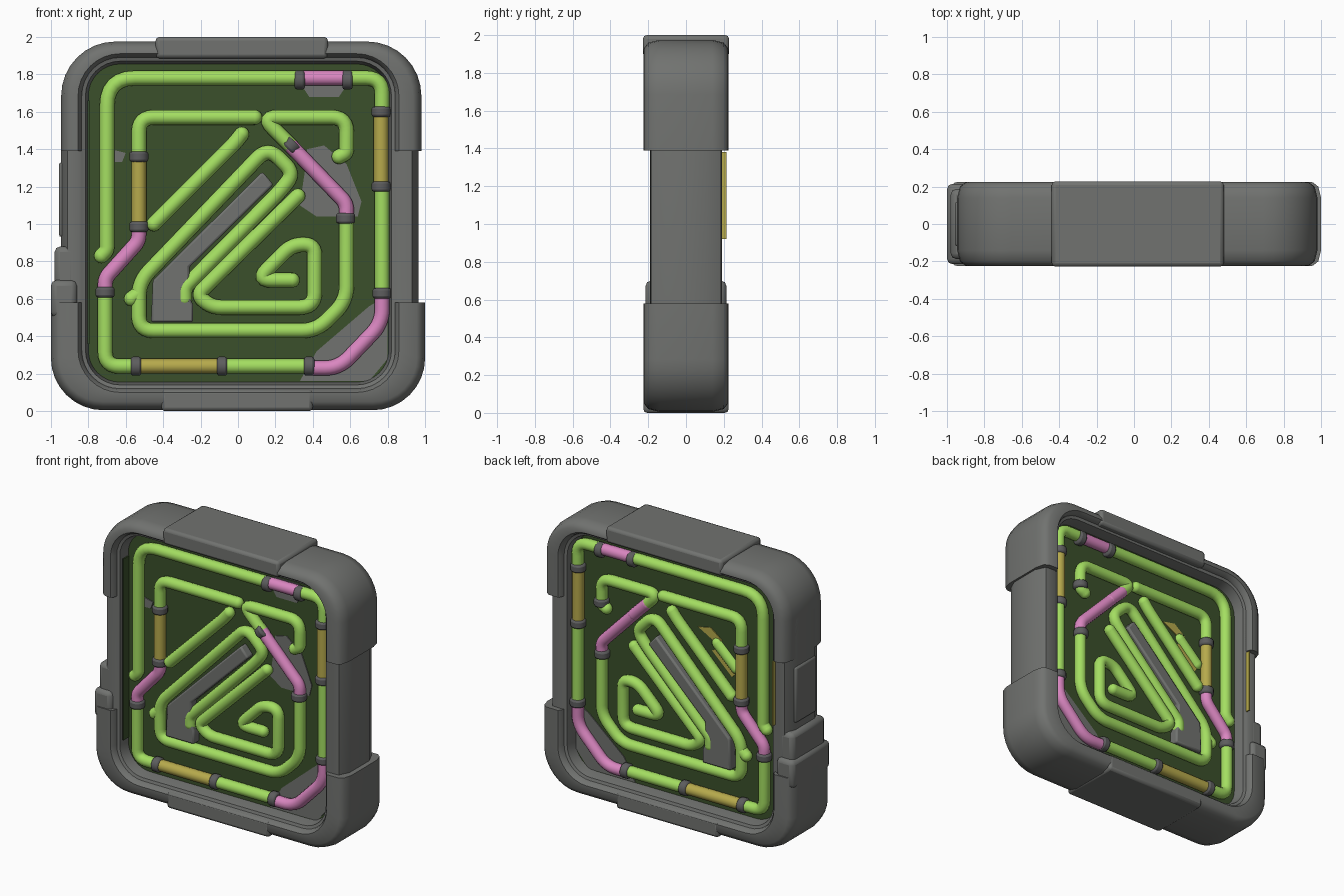
import bpy, bmesh, math
from mathutils import Vector, Matrix

cube = bpy.data.objects.get("Cube")
if cube:
    bpy.data.objects.remove(cube)

PANEL_Y, PIPE_Y, PIPE_R = -0.10, -0.128, 0.04


def material(name, r, g, b):
    m = bpy.data.materials.new(name)
    m.use_nodes = True
    m.diffuse_color = (r, g, b, 1)
    m.node_tree.nodes["Principled BSDF"].inputs["Base Color"].default_value = (r, g, b, 1)
    return m


grey = material("casing grey", .165, .17, .162)
dark = material("clamp grey", .11, .11, .112)
green = material("dark green", .043, .08, .024)
lime = material("lime", .37, .73, .12)
pink = material("pink", .7, .24, .53)
yellow = material("mustard", .47, .4, .072)


def finish(name, bm, mat, mirror=False, bevel=0):
    bmesh.ops.recalc_face_normals(bm, faces=bm.faces)
    me = bpy.data.meshes.new(name)
    bm.to_mesh(me)
    bm.free()
    ob = bpy.data.objects.new(name, me)
    bpy.context.collection.objects.link(ob)
    me.materials.append(mat)
    if bevel:
        mod = ob.modifiers.new("Bevel", 'BEVEL')
        mod.width, mod.segments = bevel, 2
    if mirror:
        mod = ob.modifiers.new("Mirror", 'MIRROR')
        mod.use_axis = (False, True, False)
        mod.use_mirror_merge = False
    bpy.ops.object.select_all(action='DESELECT')
    ob.select_set(True)
    bpy.context.view_layer.objects.active = ob
    bpy.ops.object.shade_smooth_by_angle(angle=math.radians(40))
    return ob


def prism(name, pts, y0, y1, mat, mirror=False, bevel=0):
    """Flat outline in x, z drawn out along y."""
    bm = bmesh.new()
    face = bm.faces.new([bm.verts.new((x, y0, z)) for x, z in pts])
    new = bmesh.ops.extrude_face_region(bm, geom=[face])["geom"]
    bmesh.ops.translate(bm, vec=(0, y1 - y0, 0),
                        verts=[v for v in new if isinstance(v, bmesh.types.BMVert)])
    return finish(name, bm, mat, mirror, bevel)


def block(name, x0, x1, z0, z1, y, mat, bevel=0.02):
    return prism(name, [(x0, z0), (x1, z0), (x1, z1), (x0, z1)], -y, y, mat, bevel=bevel)


def patch(name, pts, mat, side=-1, mirror=False):
    """Thin plate on the front (-1) or rear (1) of the panel."""
    prism(name, pts, side * (-PANEL_Y - .002), side * (-PANEL_Y + .006), mat, mirror)


def rounded_rect(x0, x1, z0, z1, r, grow, n=8):
    x0, x1, z0, z1, r2 = x0 - grow, x1 + grow, z0 - grow, z1 + grow, r + grow
    pts = []
    for i, (cx, cz) in enumerate([(x1 - r2, z1 - r2), (x0 + r2, z1 - r2),
                                  (x0 + r2, z0 + r2), (x1 - r2, z0 + r2)]):
        for k in range(n + 1):
            a = math.pi / 2 * (i + k / n)
            pts.append((cx + r2 * math.cos(a), cz + r2 * math.sin(a)))
    return pts


INNER = (-.8, .805, .155, 1.855, .17)


def ring(name, outer, section, mat, cut=None, keep_above=True):
    """Closed frame; the section lists (rect, growth, y) for the front half."""
    bm = bmesh.new()
    loops = []
    full = section + [(s, g, -y) for s, g, y in reversed(section)]
    for side, grow, y in full:
        rect = outer if side == "out" else INNER
        loops.append([bm.verts.new((x, y, z)) for x, z in rounded_rect(*rect, grow)])
    n = len(loops[0])
    for a, b in zip(loops, loops[1:] + loops[:1]):
        for i in range(n):
            j = (i + 1) % n
            bm.faces.new((a[i], a[j], b[j], b[i]))
    if cut:
        res = bmesh.ops.bisect_plane(
            bm, geom=bm.verts[:] + bm.edges[:] + bm.faces[:], plane_co=(0, 0, cut),
            plane_no=(0, 0, 1), clear_inner=keep_above, clear_outer=not keep_above)
        edges = [e for e in res["geom_cut"] if isinstance(e, bmesh.types.BMEdge)]
        bmesh.ops.holes_fill(bm, edges=edges, sides=0)
    return finish(name, bm, mat)


# Casing: slim core with heavier upper and lower armour
lip = [("in", .035, -.182), ("in", .015, -.176), ("in", 0, -.1)]
core = [("out", 0, -.11), ("out", -.035, -.185), ("in", .05, -.19)] + lip
armour = [("out", 0, -.14), ("out", -.015, -.2), ("out", -.045, -.223),
          ("in", .055, -.225), ("in", .04, -.205)] + lip
ring("frame_core", (-.945, .965, .03, 1.95, .28), core, grey)
ring("frame_upper", (-.945, .98, .02, 1.975, .29), armour, grey, 1.39, True)
ring("frame_lower", (-1, 1, .005, 1.95, .28), armour, grey, .58, False)
block("top_block", -.44, .48, 1.885, 2, .228, grey)
block("bottom_block", -.41, .4, 0, .115, .226, grey)
block("left_lower_block", -1, -.86, .5, .7, .215, grey, .03)
block("left_step_block", -.98, -.865, .6, .88, .187, grey, .03)
block("left_side_plate", -.957, -.9, .93, 1.33, .12, grey, .015)

# Backing panel, liner and patches
block("panel", -.83, .83, .14, 1.87, -PANEL_Y, green, 0)
prism("wall_liner", [(-.803, .36), (-.794, .36), (-.794, 1.66), (-.803, 1.66)],
      -.165, -.09, green)
patch("corner_patch", [(.33, .16), (.7, .16), (.8, .28), (.8, .62), (.7, .56), (.42, .32)],
      grey, mirror=True)
patch("side_patch", [(.36, 1.3), (.33, 1.1), (.42, 1.04), (.64, 1.04), (.66, 1.12),
                     (.58, 1.32), (.46, 1.42), (.37, 1.4)], grey)
patch("top_patch", [(.34, 1.74), (.38, 1.68), (.54, 1.68), (.58, 1.74), (.56, 1.82),
                    (.36, 1.82)], grey)
patch("left_patch", [(-.68, 1.33), (-.62, 1.33), (-.6, 1.38), (-.68, 1.4)], grey)
patch("rear_patch", [(-.17, 1.41), (-.27, 1.43), (-.36, 1.36), (-.3, 1.34)], yellow, 1)
patch("rear_patch_lower", [(-.33, 1.3), (-.28, 1.27), (-.44, 1.12), (-.48, 1.17)], yellow, 1)
prism("inner_wall_strip", [(-.842, .92), (-.834, .92), (-.834, 1.38), (-.842, 1.38)],
      .17, .215, yellow)

# Angled bar in the middle
prism("centre_bar", [(.13, 1.28), (.19, 1.21), (-.26, .77), (-.26, .61), (-.24, .57),
                     (-.24, .475), (-.465, .475), (-.455, .7)],
      PANEL_Y + .02, -.16, grey, True, .012)


def fillet(pts, r, y, n=6):
    pts = [Vector((x, y, z)) for x, z in pts]
    out = [pts[0]]
    for a, b, c in zip(pts, pts[1:], pts[2:]):
        d = min(r, (a - b).length * .48, (c - b).length * .48)
        p, q = b + (a - b).normalized() * d, b + (c - b).normalized() * d
        for k in range(n + 1):
            t = k / n
            out.append(p * (1 - t) ** 2 + b * 2 * t * (1 - t) + q * t * t)
    return out + [pts[-1]]


def pipe(name, pts, mat, r=.08, y=PIPE_Y, mirror=True):
    path = fillet(pts, r, y)
    cu = bpy.data.curves.new(name + "_path", 'CURVE')
    cu.dimensions = '3D'
    cu.bevel_depth, cu.bevel_resolution = PIPE_R, 4
    sp = cu.splines.new('POLY')
    sp.points.add(len(path) - 1)
    for p, co in zip(sp.points, path):
        p.co = (*co, 1)
    tmp = bpy.data.objects.new(name + "_path", cu)
    bpy.context.collection.objects.link(tmp)
    bpy.context.view_layer.update()
    me = bpy.data.meshes.new_from_object(
        tmp.evaluated_get(bpy.context.evaluated_depsgraph_get()))
    bm = bmesh.new()
    bm.from_mesh(me)
    bpy.data.objects.remove(tmp)
    bpy.data.meshes.remove(me)
    for end in (path[0], path[-1]):
        bmesh.ops.create_uvsphere(bm, u_segments=12, v_segments=8, radius=PIPE_R,
                                  matrix=Matrix.Translation(end))
    finish(name, bm, mat, mirror)


# Lime pipes
pipe("outer_pipe", [(-.73, .83), (-.7, .86), (-.7, 1.78), (.33, 1.78)], lime, .15)
pipe("upper_right_pipe", [(.58, 1.78), (.77, 1.78), (.77, 1.6)], lime, .12)
pipe("right_pipe", [(.77, 1.2), (.77, .63)], lime)
pipe("bottom_pipe", [(.38, .24), (-.08, .24)], lime)
pipe("lower_left_pipe", [(-.55, .24), (-.71, .24), (-.71, .63)], lime, .1)
pipe("upper_left_pipe", [(-.53, 1.36), (-.53, 1.57), (.09, 1.57)], lime)
pipe("hook_pipe", [(.54, 1.36), (.58, 1.38), (.58, 1.57), (.13, 1.57), (.28, 1.42)], lime)
pipe("diagonal_pipe", [(.02, 1.48), (-.02, 1.43), (-.45, 1)], lime)
pipe("long_pipe", [(.58, 1.03), (.58, .59), (.42, .43), (-.53, .43), (-.53, .69), (.16, 1.41),
                   (.3, 1.27), (.22, 1.17), (-.285, .66), (-.285, .6)], lime)
pipe("spiral_pipe", [(.32, 1.15), (-.22, .62), (-.14, .555), (.41, .555), (.41, .89),
                     (.29, .89), (.1, .7), (.29, .7)], lime)
pipe("pipe_stub", [(-.57, .6), (-.53, .63)], lime)
pipe("rear_stub", [(-.32, 1.33), (-.47, 1.19)], lime, y=.095, mirror=False)

# Pink and mustard sections
pipe("pink_top", [(.33, 1.78), (.58, 1.78)], pink)
pipe("pink_corner", [(.77, .63), (.77, .47), (.54, .23), (.38, .23)], pink)
pipe("pink_left", [(-.71, .64), (-.71, .71), (-.53, .91), (-.53, .98)], pink)
pipe("pink_inner", [(.28, 1.42), (.58, 1.11), (.58, 1.03)], pink)
pipe("pink_rear_end", [(.32, 1.38), (.22, 1.48)], pink, y=-PIPE_Y + .003, mirror=False)
pipe("mustard_right", [(.765, 1.6), (.765, 1.2)], yellow)
pipe("mustard_bottom", [(-.08, .24), (-.55, .24)], yellow)
pipe("mustard_left", [(-.53, .98), (-.53, 1.36)], yellow)


def clamp(x, z, angle, y=PIPE_Y, mirror=True):
    """Collar at a point; angle is that of the pipe in the x, z plane."""
    bm = bmesh.new()
    turn = Matrix.Rotation(math.radians(90 - angle), 4, 'Y')
    bmesh.ops.create_cone(bm, cap_ends=True, segments=14, radius1=.052, radius2=.052, depth=.055,
                          matrix=Matrix.Translation((x, y, z)) @ turn)
    finish("clamp", bm, dark, mirror, .012)


for x, z, angle in [(.33, 1.77, 0), (.585, 1.77, 0), (.765, 1.6, 90), (.765, 1.2, 90),
                    (.77, .63, 90), (.38, .24, 0), (-.085, .24, 0), (-.545, .24, 0),
                    (-.71, .635, 90), (-.53, .985, 90), (-.53, 1.36, 90), (.575, 1.03, 90)]:
    clamp(x, z, angle)
clamp(.285, 1.42, 45, mirror=False)
clamp(.58, 1.4, 90, y=-PIPE_Y, mirror=False)
